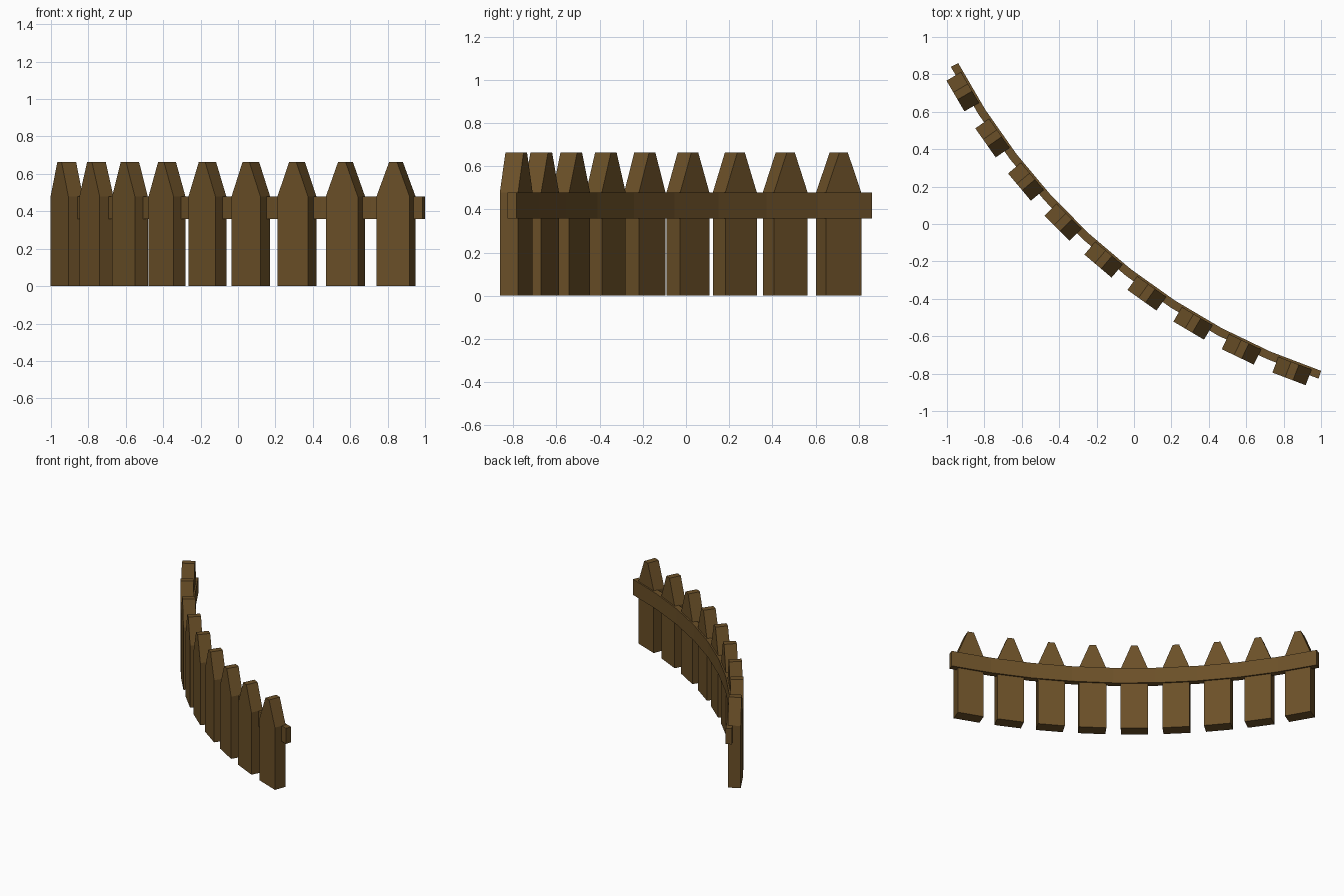
import bpy, bmesh, math
from mathutils import Matrix

if "Cube" in bpy.data.objects:
    bpy.data.objects.remove(bpy.data.objects["Cube"])

# Curved picket fence: layout on an arc
CX, CY = 2.075, 2.449          # arc centre
MID, STEP, COUNT = math.radians(40.3), math.radians(4.87), 9
R_PICKET, R_RAIL = 3.461, 3.43
W, T, TOP_W = 0.19, 0.09, 0.045
SHOULDER, HEIGHT = 0.478, 0.663
RAIL_T, RAIL_LOW, RAIL_HIGH = 0.044, 0.358, 0.478

wood = bpy.data.materials.new("dark_brown_wood")
wood.diffuse_color = (0.147, 0.08, 0.021, 1)
wood.use_nodes = True
wood.node_tree.nodes["Principled BSDF"].inputs["Base Color"].default_value = wood.diffuse_color


def on_arc(radius, a):
    return CX - radius * math.sin(a), CY - radius * math.cos(a)


def make_object(name, bm):
    bmesh.ops.recalc_face_normals(bm, faces=bm.faces)
    mesh = bpy.data.meshes.new(name)
    bm.to_mesh(mesh)
    bm.free()
    mesh.materials.append(wood)
    obj = bpy.data.objects.new(name, mesh)
    bpy.context.collection.objects.link(obj)
    return obj


# Pickets: pointed profile extruded through the thickness
profile = [(-W / 2, 0), (W / 2, 0), (W / 2, SHOULDER),
           (TOP_W / 2, HEIGHT), (-TOP_W / 2, HEIGHT), (-W / 2, SHOULDER)]
for i in range(COUNT):
    a = MID + (COUNT // 2 - i) * STEP
    bm = bmesh.new()
    face = bm.faces.new([bm.verts.new((x, -T / 2, z)) for x, z in profile])
    ext = bmesh.ops.extrude_face_region(bm, geom=[face])
    moved = [v for v in ext["geom"] if isinstance(v, bmesh.types.BMVert)]
    bmesh.ops.translate(bm, verts=moved, vec=(0, T, 0))
    obj = make_object(f"picket_{i + 1}", bm)
    x, y = on_arc(R_PICKET, a)
    obj.matrix_world = Matrix.Translation((x, y, 0)) @ Matrix.Rotation(-a, 4, 'Z')

# Rail: rectangular section swept along the arc, one straight piece per picket
bm = bmesh.new()
rings = []
for k in range(COUNT + 1):
    a = MID + (COUNT / 2 - k) * STEP
    ring = []
    for dr, z in ((1, RAIL_LOW), (1, RAIL_HIGH), (-1, RAIL_HIGH), (-1, RAIL_LOW)):
        x, y = on_arc(R_RAIL + dr * RAIL_T / 2, a)
        ring.append(bm.verts.new((x, y, z)))
    rings.append(ring)
for r0, r1 in zip(rings, rings[1:]):
    for j in range(4):
        n = (j + 1) % 4
        bm.faces.new((r0[j], r0[n], r1[n], r1[j]))
bm.faces.new(rings[0])
bm.faces.new(rings[-1])
make_object("back_rail", bm)
